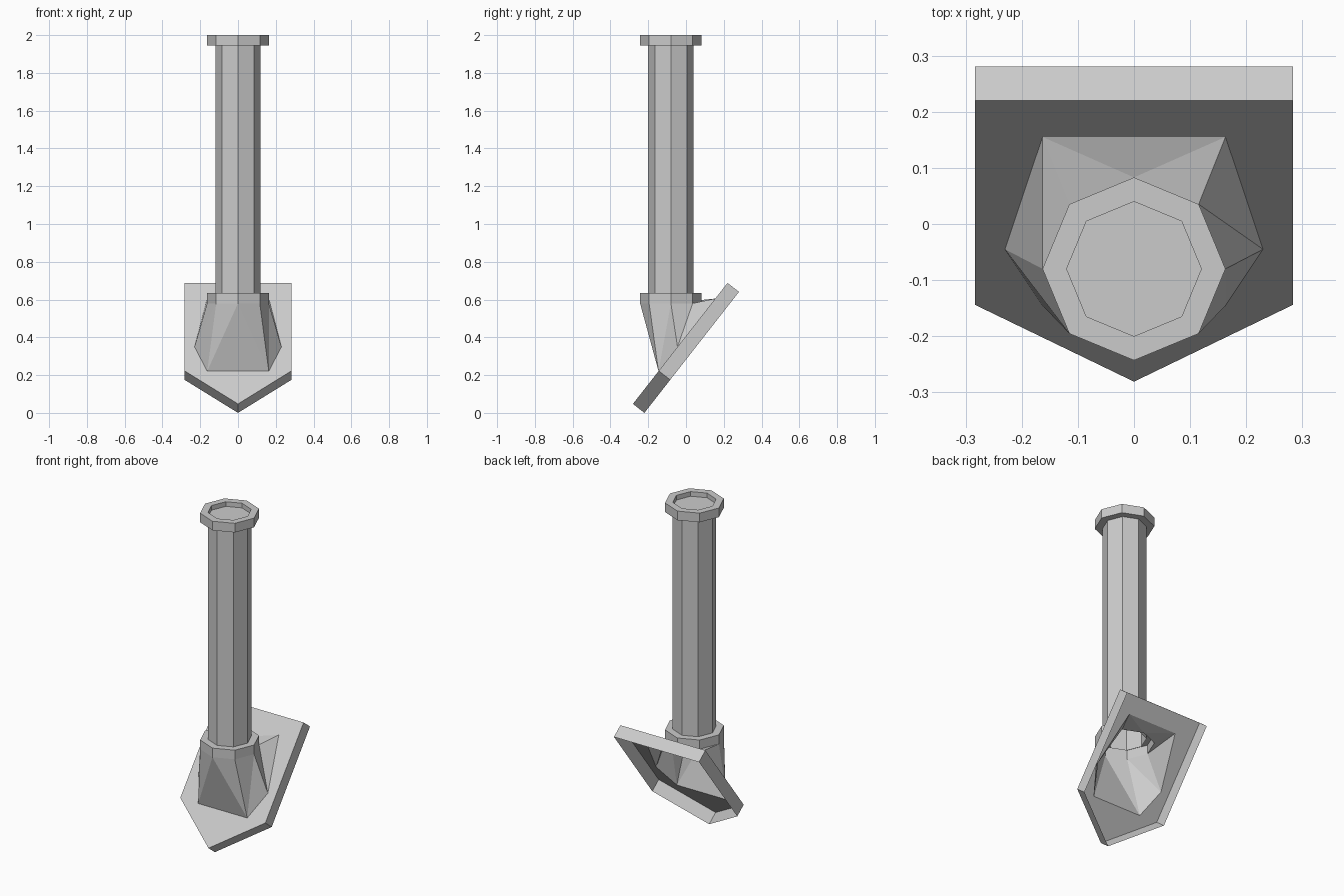
import bpy, bmesh
from math import cos, sin, pi
from mathutils import Vector

if "Cube" in bpy.data.objects:
    bpy.data.objects.remove(bpy.data.objects["Cube"])

POLE_Y = -0.08          # pole axis
R, RC = 0.12, 0.163     # pole and collar radius


def finish(name, bm):
    bmesh.ops.remove_doubles(bm, verts=bm.verts, dist=1e-5)
    bmesh.ops.recalc_face_normals(bm, faces=bm.faces)
    me = bpy.data.meshes.new(name)
    bm.to_mesh(me)
    bm.free()
    ob = bpy.data.objects.new(name, me)
    bpy.context.collection.objects.link(ob)
    return ob


def ring(bm, r, z):
    return [bm.verts.new((r * cos(i * pi / 4), POLE_Y + r * sin(i * pi / 4), z))
            for i in range(8)]


def octagonal(name, profile, cap=False):
    """Sweep an (r, z) profile around the pole axis with eight sides."""
    bm = bmesh.new()
    rings = [ring(bm, r, z) for r, z in profile]
    for a, b in zip(rings, rings[1:]):
        for i in range(8):
            j = (i + 1) % 8
            bm.faces.new((a[i], a[j], b[j], b[i]))
    if cap:
        bm.faces.new(rings[-1])
    return finish(name, bm)


# Pole and the collars at its ends
octagonal("pole", [(R, 0.61), (R, 1.972)], cap=True)
octagonal("top_collar", [(R, 1.945), (RC, 1.945), (RC, 2.0), (R, 2.0), (R, 1.972)])
octagonal("lower_collar", [(R, 0.635), (RC, 0.635), (RC, 0.58)])

# Tilted blade plane: x across, u up the slope from the tip
SLOPE = Vector((0, 0.616, 0.788))
BACK = Vector((0, 0.788, -0.616)) * 0.077
TIP = Vector((0, -0.281, 0.0475))


def on_blade(x, u):
    return TIP + Vector((x, 0, 0)) + SLOPE * u


outline = [(0, 0), (0.283, 0.222), (0.283, 0.813), (-0.283, 0.813), (-0.283, 0.222)]
hole = [(0.163, 0.220), (0.23, 0.383), (0.163, 0.708),
        (-0.163, 0.708), (-0.23, 0.383), (-0.163, 0.220)]

# Blade: front sheet with socket hole and a rim, open at the back
bm = bmesh.new()
edges = []
for loop in (outline, hole):
    vs = [bm.verts.new(on_blade(*p)) for p in loop]
    edges += [bm.edges.new((vs[i], vs[(i + 1) % len(vs)])) for i in range(len(vs))]
bmesh.ops.triangle_fill(bm, edges=edges, use_beauty=True, normal=-BACK.normalized())
new = bmesh.ops.extrude_edge_only(bm, edges=edges[:5])["geom"]
bmesh.ops.translate(bm, vec=BACK, verts=[g for g in new if isinstance(g, bmesh.types.BMVert)])
finish("blade", bm)

# Socket: faceted loft from the collar (c) to the blade hole (h)
bm = bmesh.new()
c = ring(bm, RC, 0.58)
fr, mr, br, bl, ml, fl = [bm.verts.new(on_blade(*p)) for p in hole]
for tri in [(c[6], fl, fr), (c[6], fr, c[7]), (c[7], fr, c[0]), (c[0], fr, mr),
            (c[0], mr, c[1]), (c[1], mr, br), (c[1], br, c[2]), (c[2], br, bl),
            (c[2], bl, c[3]), (c[3], bl, c[4]), (c[4], bl, ml), (c[4], ml, c[5]),
            (c[5], ml, fl), (c[5], fl, c[6])]:
    bm.faces.new(tri)
finish("socket", bm)
